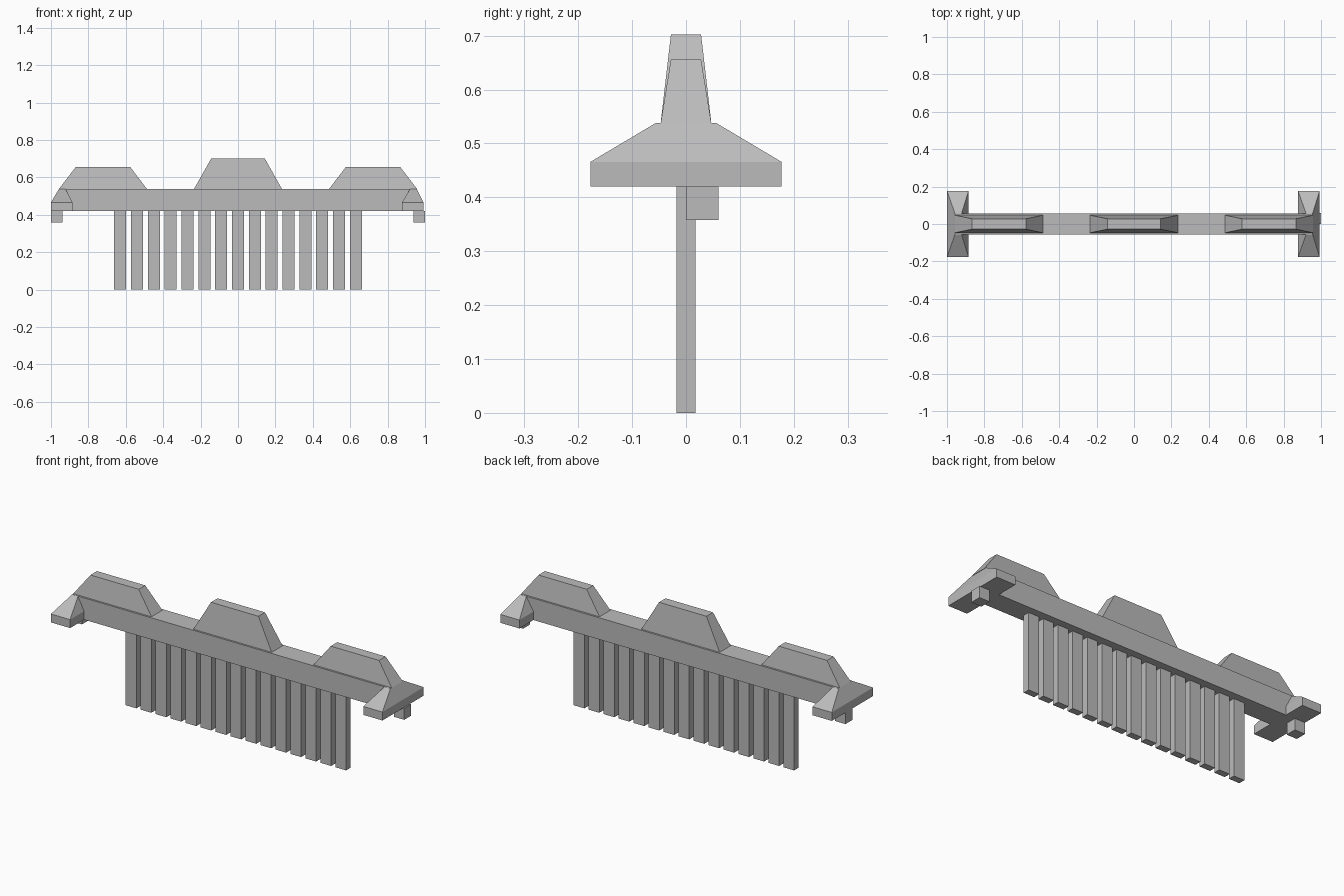
import bpy

cube = bpy.data.objects.get("Cube")
if cube:
    bpy.data.objects.remove(cube, do_unlink=True)

grey = bpy.data.materials.new("plain_grey")
grey.use_nodes = True
grey.diffuse_color = (0.5, 0.5, 0.5, 1)
grey.node_tree.nodes["Principled BSDF"].inputs["Base Color"].default_value = (0.5, 0.5, 0.5, 1)


def loft(name, *rings):
    """Stack rectangles (x0, x1, y0, y1, z) from bottom to top into a closed solid."""
    verts, faces = [], []
    for x0, x1, y0, y1, z in rings:
        verts += [(x0, y0, z), (x1, y0, z), (x1, y1, z), (x0, y1, z)]
    for r in range(len(rings) - 1):
        a = 4 * r
        for i in range(4):
            j = (i + 1) % 4
            faces.append((a + i, a + j, a + j + 4, a + i + 4))
    top = 4 * (len(rings) - 1)
    faces += [(3, 2, 1, 0), (top, top + 1, top + 2, top + 3)]
    mesh = bpy.data.meshes.new(name)
    mesh.from_pydata(verts, [], faces)
    mesh.materials.append(grey)
    obj = bpy.data.objects.new(name, mesh)
    bpy.context.collection.objects.link(obj)
    return obj


def box(name, x0, x1, y0, y1, z0, z1):
    return loft(name, (x0, x1, y0, y1, z0), (x0, x1, y0, y1, z1))


BAR_BOTTOM, BAR_TOP = 0.42, 0.538

# Long bar
box("bar", -0.953, 0.953, -0.057, 0.057, BAR_BOTTOM, BAR_TOP)

# Grips on top: centre, width at base, width at top, height
for name, cx, base, top, z in (("right_grip", -0.722, 0.47, 0.29, 0.656),
                               ("middle_grip", 0, 0.47, 0.285, 0.702),
                               ("left_grip", 0.722, 0.47, 0.29, 0.656)):
    loft(name,
         (cx - base / 2, cx + base / 2, -0.047, 0.047, BAR_TOP),
         (cx - top / 2, cx + top / 2, -0.028, 0.028, z))

# Flared end feet, each with a small locating peg under its back half
for side, x0, peg in (("right", -1.0, -1.0), ("left", 0.877, 0.937)):
    x1 = x0 + 0.115
    loft(side + "_foot",
         (x0, x1, -0.177, 0.177, BAR_BOTTOM),
         (x0, x1, -0.177, 0.177, 0.466),
         (x0 + 0.043, x1 - 0.037, -0.056, 0.056, BAR_TOP))
    box(side + "_peg", peg, peg + 0.062, 0, 0.06, 0.358, BAR_BOTTOM)

# Comb teeth
for i in range(15):
    cx = (i - 7) * 0.09
    box(f"tooth_{i + 1}", cx - 0.032, cx + 0.032, -0.018, 0.018, 0, BAR_BOTTOM)
